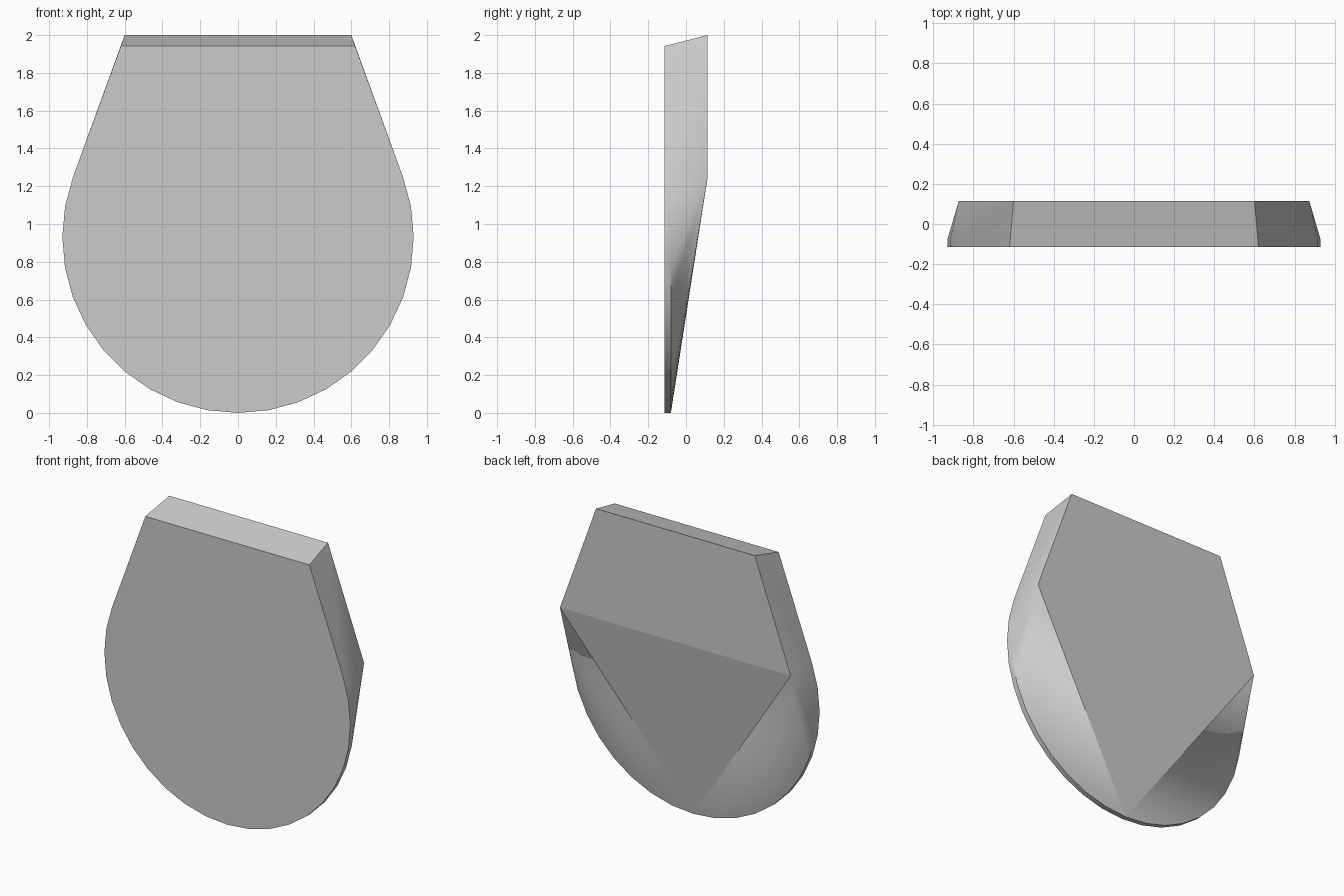
import bpy, bmesh, math

cube = bpy.data.objects.get("Cube")
if cube:
    bpy.data.objects.remove(cube, do_unlink=True)

R = 0.93                 # radius of the round lower part
HALF = 11                # arc segments on each side
FRONT, RIM, BACK = -0.115, -0.08, 0.115
TANGENT = math.radians(20.2)

grey = bpy.data.materials.new("light grey")
grey.use_nodes = True
colour = (0.6, 0.6, 0.6, 1)
grey.diffuse_color = colour
grey.node_tree.nodes["Principled BSDF"].inputs["Base Color"].default_value = colour


def arc(bm, y):
    """Arc from the left tangent point, under the bottom, to the right one."""
    verts = []
    for i in range(-HALF, HALF + 1):
        a = -math.pi / 2 - i / HALF * (math.pi / 2 + TANGENT)
        verts.append(bm.verts.new((R * math.cos(a), y, R + R * math.sin(a))))
    return verts


bm = bmesh.new()
front, rim = arc(bm, FRONT), arc(bm, RIM)
ends = (0, -1)
# per side: front top corner, back top corner, back lower corner
front_top = [bm.verts.new((s * 0.62, FRONT, 1.942)) for s in (1, -1)]
back_top = [bm.verts.new((s * 0.6, BACK, 2.0)) for s in (1, -1)]
back_low = [bm.verts.new((front[e].co.x, BACK, front[e].co.z)) for e in ends]

# flat front, sloping top, upper back and slanted lower back
bm.faces.new(front + [front_top[1], front_top[0]])
bm.faces.new(front_top + back_top[::-1])
bm.faces.new(back_top + back_low[::-1])
bm.faces.new([back_low[0], back_low[1], rim[HALF]])

# straight upper sides
for k, e in enumerate(ends):
    bm.faces.new([front_top[k], front[e], rim[e], back_low[k], back_top[k]])

# thin rim and the conical fans behind it
for i in range(2 * HALF):
    bm.faces.new([front[i], front[i + 1], rim[i + 1], rim[i]])
    bm.faces.new([rim[i], rim[i + 1], back_low[0 if i < HALF else 1]])

bmesh.ops.recalc_face_normals(bm, faces=bm.faces)
mesh = bpy.data.meshes.new("rounded_wedge_plate")
bm.to_mesh(mesh)
bm.free()
mesh.materials.append(grey)

plate = bpy.data.objects.new("rounded_wedge_plate", mesh)
bpy.context.collection.objects.link(plate)
bpy.ops.object.select_all(action='DESELECT')
plate.select_set(True)
bpy.context.view_layer.objects.active = plate
bpy.ops.object.shade_smooth_by_angle(angle=math.radians(30))

# keep the crease across the back crisp
upper, lower = mesh.polygons[2], mesh.polygons[3]
upper.use_smooth = lower.use_smooth = False
